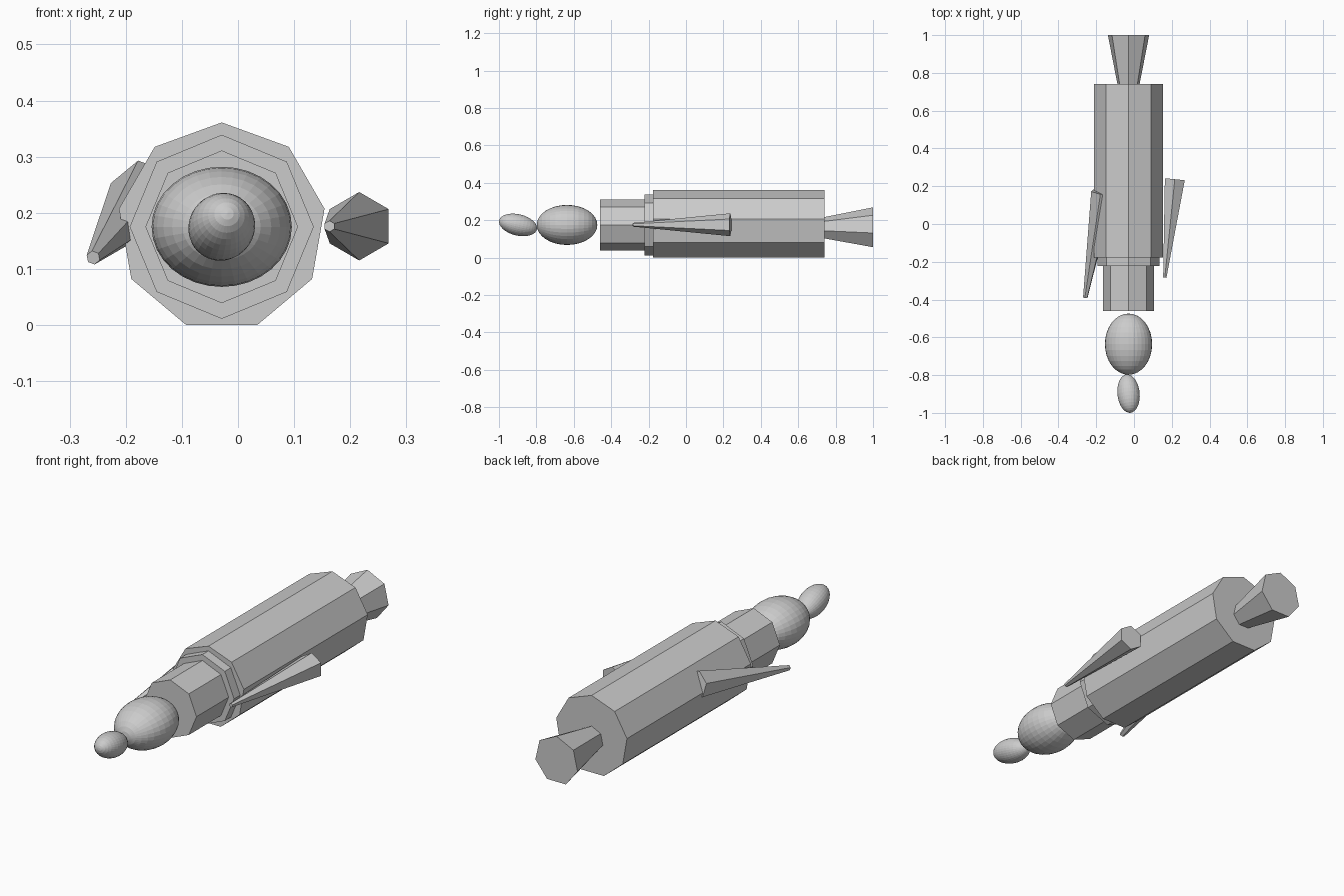
import bpy, bmesh
from math import sin, cos, pi, radians
from mathutils import Vector, Matrix

if "Cube" in bpy.data.objects:
    bpy.data.objects.remove(bpy.data.objects["Cube"])

CX, CZ = -0.029, 0.175  # main axis of the body


def finish(name, bm):
    bmesh.ops.recalc_face_normals(bm, faces=bm.faces[:])
    mesh = bpy.data.meshes.new(name)
    bm.to_mesh(mesh)
    bm.free()
    obj = bpy.data.objects.new(name, mesh)
    bpy.context.collection.objects.link(obj)
    return obj


def frustum(name, start, end, r1, r2, sides, turn=0.0):
    """Capped n-sided tapered prism between two points, first corner pointing up."""
    start, end = Vector(start), Vector(end)
    axis = (end - start).normalized()
    side = axis.cross(Vector((0, 0, 1))).normalized()
    up = side.cross(axis)
    bm = bmesh.new()
    rings = []
    for centre, r in ((start, r1), (end, r2)):
        angles = [2 * pi * i / sides + radians(turn) for i in range(sides)]
        rings.append([bm.verts.new(centre + r * (up * cos(a) + side * sin(a))) for a in angles])
    for i in range(sides):
        j = (i + 1) % sides
        bm.faces.new((rings[0][i], rings[0][j], rings[1][j], rings[1][i]))
    bm.faces.new(rings[0])
    bm.faces.new(rings[1])
    return finish(name, bm)


def ellipsoid(name, centre, radii, pole):
    """Faceted ellipsoid whose pole (local z) points along the given direction."""
    bm = bmesh.new()
    bmesh.ops.create_uvsphere(bm, u_segments=32, v_segments=16, radius=1.0)
    z = Vector(pole).normalized()
    x = z.cross(Vector((0, 0, 1))).normalized()
    y = z.cross(x)
    rot = Matrix((x, y, z)).transposed().to_4x4()
    bm.transform(Matrix.Translation(centre) @ rot @ Matrix.Diagonal((*radii, 1)))
    return finish(name, bm)


# Body, collar and neck along the main axis
for name, y1, y2, r, sides in (("body", -0.177, 0.74, 0.186, 9),
                               ("collar", -0.222, -0.177, 0.164, 8),
                               ("neck", -0.46, -0.222, 0.136, 8)):
    frustum(name, (CX, y1, CZ), (CX, y2, CZ), r, r, sides)

# Head and snout
ellipsoid("head", (CX, -0.636, CZ), (0.125, 0.107, 0.162), (0, -1, 0))
ellipsoid("snout", (CX, -0.898, CZ), (0.059, 0.057, 0.104), (0.1, -1, 0.24))

# Flared tail
frustum("tail", (CX, 0.73, 0.157), (CX, 1.0, 0.157), 0.058, 0.112, 7)

# Tapered side fins
frustum("right_fin", (0.163, -0.284, 0.176), (0.216, 0.237, 0.176), 0.010, 0.061, 6)
frustum("left_fin", (-0.258, -0.39, 0.12), (-0.166, 0.167, 0.23), 0.0125, 0.065, 6, turn=-9)
